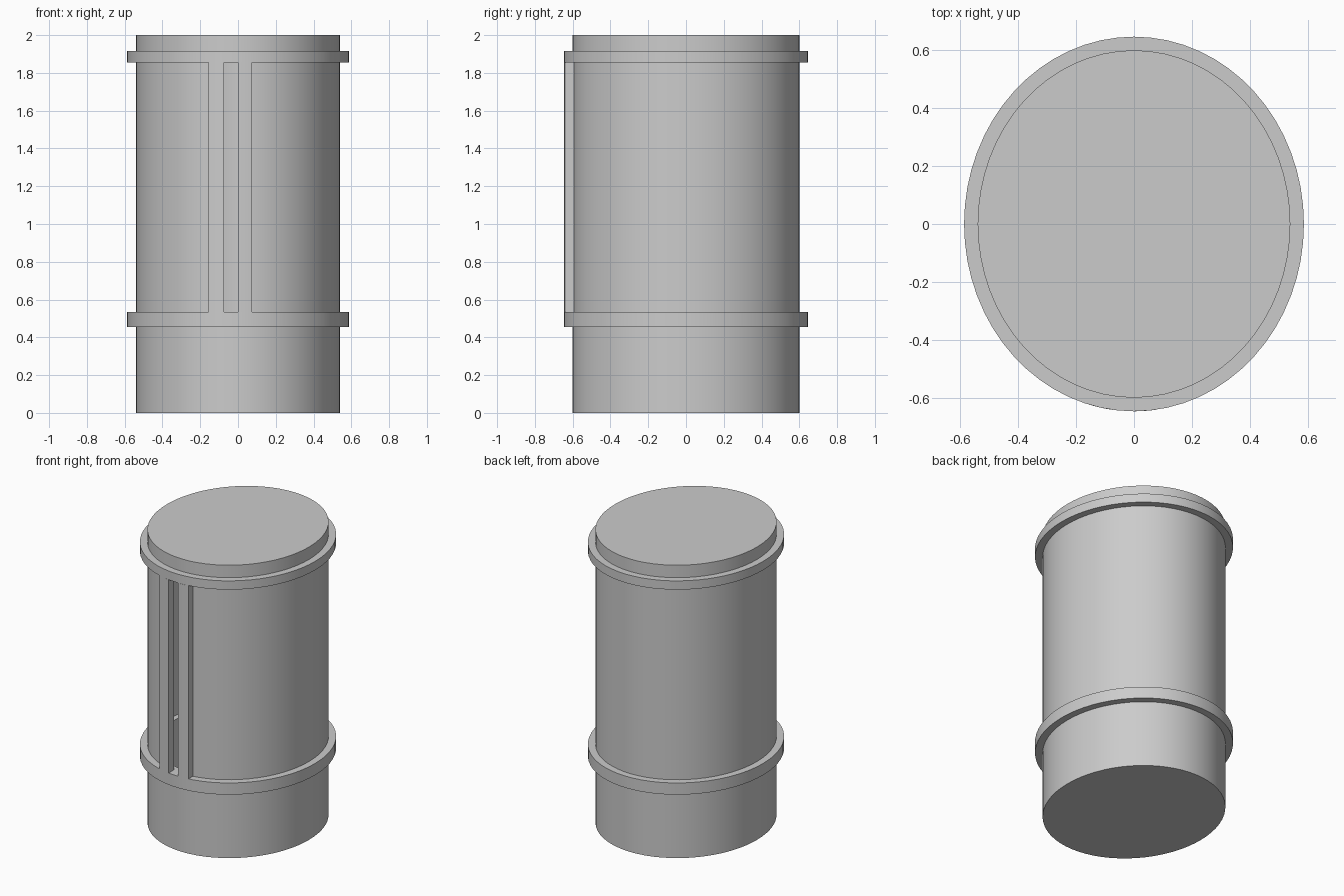
import bpy, bmesh, math

if "Cube" in bpy.data.objects:
    bpy.data.objects.remove(bpy.data.objects["Cube"])

SEG = 64
BODY = (0.54, 0.60)
RING = (0.585, 0.65)


def finish(name, bm):
    bmesh.ops.recalc_face_normals(bm, faces=bm.faces)
    me = bpy.data.meshes.new(name)
    bm.to_mesh(me)
    bm.free()
    ob = bpy.data.objects.new(name, me)
    bpy.context.collection.objects.link(ob)
    return ob


def smooth(ob):
    bpy.ops.object.select_all(action='DESELECT')
    ob.select_set(True)
    bpy.context.view_layer.objects.active = ob
    bpy.ops.object.shade_smooth_by_angle(angle=math.radians(30))


def lathe(name, profile, closed=False):
    """Stack elliptical loops (inset from the body wall, z)."""
    bm = bmesh.new()
    loops = []
    for inset, z in profile:
        loops.append([bm.verts.new(((BODY[0] - inset) * math.cos(2 * math.pi * i / SEG),
                                    (BODY[1] - inset) * math.sin(2 * math.pi * i / SEG), z))
                      for i in range(SEG)])
    pairs = list(zip(loops, loops[1:]))
    if closed:
        pairs.append((loops[-1], loops[0]))
    else:
        bm.faces.new(loops[0])
        bm.faces.new(loops[-1])
    for a, b in pairs:
        for i in range(SEG):
            j = (i + 1) % SEG
            bm.faces.new((a[i], a[j], b[j], b[i]))
    return finish(name, bm)


def front_bar(name, x0, x1, z0, z1, outer, inner, steps=4):
    """Vertical strip whose front follows the ring's curve."""
    bm = bmesh.new()
    xs = [x0 + (x1 - x0) * i / steps for i in range(steps + 1)]
    arc = lambda x, r: -r[1] * math.sqrt(1 - (x / r[0]) ** 2)
    outline = [(x, arc(x, outer)) for x in xs] + [(x, arc(x, inner)) for x in reversed(xs)]
    face = bm.faces.new([bm.verts.new((x, y, z0)) for x, y in outline])
    out = bmesh.ops.extrude_face_region(bm, geom=[face])
    for v in out['geom']:
        if isinstance(v, bmesh.types.BMVert):
            v.co.z = z1
    return finish(name, bm)


# Solid ends and thin shell between them
Z0, Z1 = 0.535, 1.855
base = lathe("base_cup", [(0.05, 0.05), (0.05, Z0), (0, Z0), (0, 0)])
lid = lathe("top_cap", [(0, Z1), (0, 2.0)])
shell = lathe("body_shell", [(0, Z0), (0, Z1), (0.012, Z1), (0.012, Z0)], closed=True)

# Narrow window through the front of the shell
cutter = front_bar("window_cutter", -0.075, 0.0, Z0 - 0.1, Z1 + 0.1, RING, (0.45, 0.45))
cutter.hide_render = True
cutter.hide_set(True)
mod = shell.modifiers.new("window", 'BOOLEAN')
mod.operation = 'DIFFERENCE'
mod.object = cutter
mod.solver = 'EXACT'

# Raised bands
bands = [lathe(n, [(-0.047, a), (-0.047, b), (0, b), (0, a)], closed=True)
         for n, a, b in (("lower_band", 0.455, Z0), ("upper_band", Z1, 1.915))]

# Upright strips flanking the window
bars = [front_bar(n, a, b, Z0, Z1, (0.587, 0.647), (0.537, 0.597))
        for n, a, b in (("left_strip", -0.155, -0.075), ("right_strip", 0.0, 0.075))]

for ob in [base, lid, shell] + bands + bars:
    smooth(ob)
